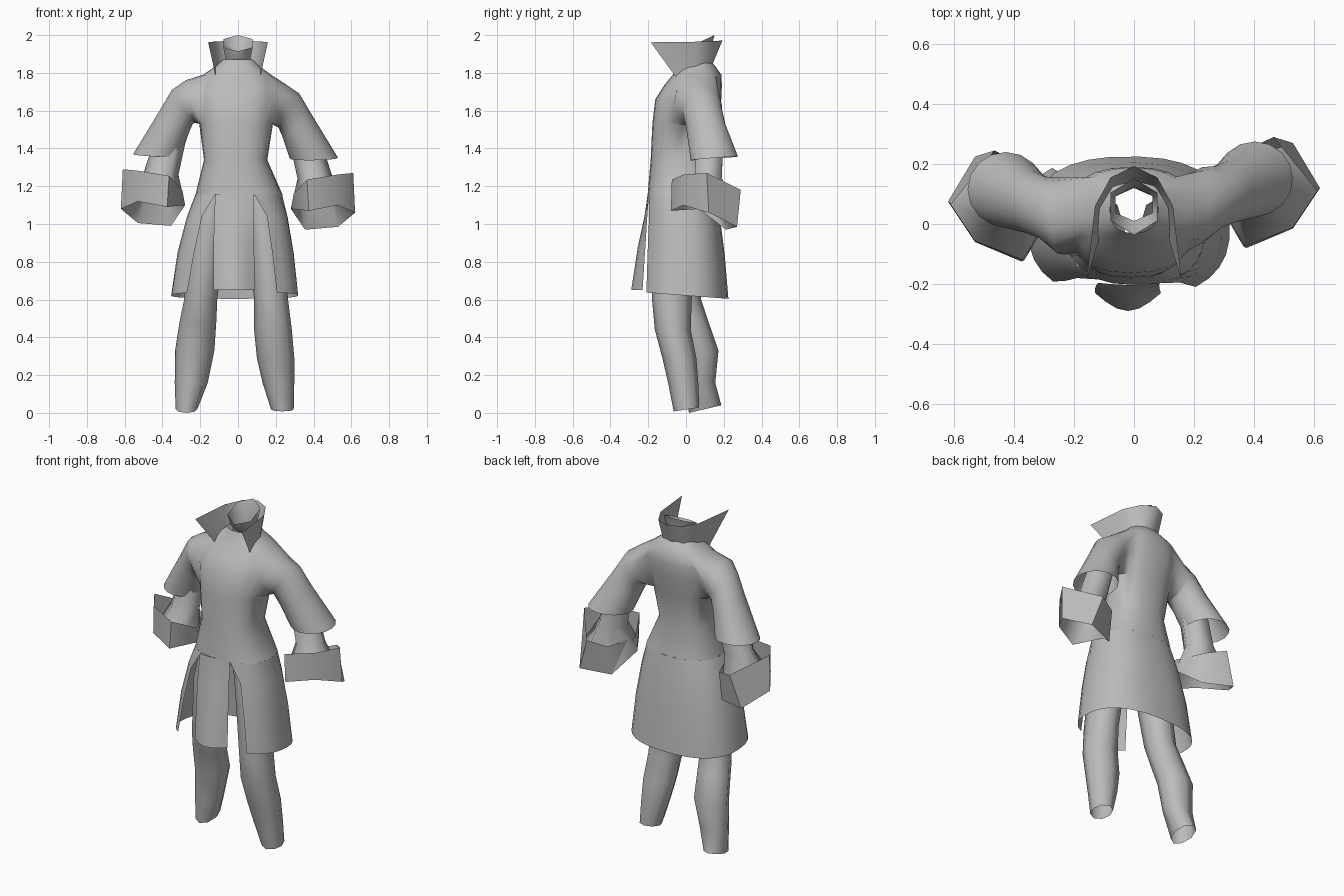
import bpy, bmesh, math
from math import cos, sin, pi, acos

cube = bpy.data.objects.get("Cube")
if cube:
    bpy.data.objects.remove(cube)

cloth = bpy.data.materials.new("grey cloth")
cloth.use_nodes = True
GREY = (0.5, 0.5, 0.5, 1)
cloth.diffuse_color = GREY
cloth.node_tree.nodes["Principled BSDF"].inputs["Base Color"].default_value = GREY


def power(value, exponent):
    return math.copysign(abs(value) ** exponent, value)


def skin(bm, rows, closed=False):
    """Add a sheet or tube of faces over rows of points and return its vertices."""
    grid = [[bm.verts.new(p) for p in row] for row in rows]
    count = len(rows[0])
    for low, high in zip(grid, grid[1:]):
        for i in range(count if closed else count - 1):
            j = (i + 1) % count
            bm.faces.new((low[i], low[j], high[j], high[i]))
    return grid


def finish(name, bm):
    bmesh.ops.recalc_face_normals(bm, faces=bm.faces)
    mesh = bpy.data.meshes.new(name)
    bm.to_mesh(mesh)
    bm.free()
    mesh.materials.append(cloth)
    obj = bpy.data.objects.new(name, mesh)
    bpy.context.collection.objects.link(obj)
    bpy.ops.object.select_all(action='DESELECT')
    obj.select_set(True)
    bpy.context.view_layer.objects.active = obj
    bpy.ops.object.shade_smooth_by_angle(angle=math.radians(65))


def surface(name, rows, closed=False):
    bm = bmesh.new()
    skin(bm, rows, closed)
    finish(name, bm)


def point(ring, angle, roundness=1.0):
    """Point on a ring given as outer x, z, inner x, z, front y, back y, tilt."""
    xa, za, xb, zb, front, back, tilt = ring
    c, s = power(cos(angle), roundness), power(sin(angle), roundness)
    return ((xa + xb) / 2 + (xa - xb) / 2 * c,
            (front + back) / 2 + (back - front) / 2 * s,
            (za + zb) / 2 + (za - zb) / 2 * c + tilt * s)


def level(left, right, front, back, z, tilt=0):
    return (right, z, left, z, front, back, tilt)


def loops(rings, sides, roundness=1.0, turn=0):
    return [[point(ring, turn + 2 * pi * i / sides, roundness) for i in range(sides)]
            for ring in rings]


def place(rows, flip, shift):
    return [[(flip * (x + shift[0]), y + shift[1], z + shift[2]) for x, y, z in row]
            for row in rows]


# Coat body, sloping up to the neck
BOXY = 0.82
SIDES = 24
waistline = level(-.225, .235, -.203, .16, 1.157)
coat = bmesh.new()
body = skin(coat, loops([
    waistline,
    level(-.18, .155, -.187, .13, 1.34),
    level(-.205, .185, -.178, .155, 1.53),
    level(-.225, .205, -.163, .187, 1.66),
    level(-.22, .205, -.115, .19, 1.735),
    level(-.185, .175, -.07, .187, 1.79),
    level(-.12, .115, -.045, .155, 1.835),
    level(-.08, .08, -.03, .125, 1.87),
], SIDES, BOXY), closed=True)

# Flared upper sleeves, bridged onto armholes in the body
upper_sleeve = loops([
    (.25, 1.742, .205, 1.515, -.065, .19, 0),
    (.325, 1.69, .215, 1.51, -.02, .192, 0),
    (.39, 1.58, .24, 1.45, 0, .212, 0),
    (.53, 1.35, .275, 1.345, .025, .275, .01),
], 16)
for flip, shift in ((1, (0, 0, 0)), (-1, (.025, -.035, .02))):
    hole = []
    for r in range(2, 5):
        for i in range(-2, 3):
            a = i if flip > 0 else SIDES // 2 - 1 - i
            hole.append(coat.faces.get((body[r][a], body[r][a + 1],
                                        body[r + 1][a + 1], body[r + 1][a])))
    rim = {edge for face in hole for edge in face.edges}
    bmesh.ops.delete(coat, geom=hole, context='FACES')
    rim = [edge for edge in rim if edge.is_valid and len(edge.link_faces) == 1]
    ring = skin(coat, place(upper_sleeve, flip, shift), closed=True)[0]
    rim += [coat.edges.get((ring[i - 1], ring[i])) for i in range(len(ring))]
    bmesh.ops.bridge_loops(coat, edges=rim)
finish("coat_body_and_sleeves", coat)

# Neck, a small faceted funnel
surface("neck", loops([
    level(-.072, .072, .01, .12, 1.85),
    level(-.08, .08, -.02, .125, 1.9, .015),
    level(-.09, .09, -.037, .152, 1.957, .043),
], 6, turn=pi / 2), closed=True)

# Coat skirt, wrapping from one front slit round the back to the other
skirt = [
    (waistline, -.12, .085),
    (level(-.27, .262, -.22, .18, 1.04, -.003), -.19, .153),
    (level(-.32, .295, -.235, .205, .85, -.01), -.23, .18),
    (level(-.354, .32, -.25, .225, .622, -.018), -.27, .206),
]


def slit_angle(ring, x):
    half = (ring[0] - ring[2]) / 2
    return acos(power((x - ring[2] - half) / half, 1 / BOXY))


rows = []
for ring, left_slit, right_slit in skirt:
    start = -slit_angle(ring, right_slit)
    end = 2 * pi - slit_angle(ring, left_slit)
    rows.append([point(ring, start + (end - start) * i / 24, BOXY) for i in range(25)])
surface("coat_skirt", rows)

# Front flap, bulging forward between the slits
flap = [(-.12, .085, -.196, -.203, 1.157), (-.126, .084, -.205, -.22, 1.04),
        (-.13, .085, -.215, -.255, .88), (-.13, .09, -.23, -.29, .65)]
surface("front_flap", [
    [(a + (b - a) * i / 6, edge + (mid - edge) * sin(pi * i / 6), z) for i in range(7)]
    for a, b, edge, mid, z in flap])

# Standing collar, open at the front
top = [(.158, -.187, 1.962), (.13, .06, 1.965), (.078, .155, 1.968)]
base = [(.118, -.055, 1.78), (.11, .05, 1.8), (.07, .12, 1.835)]


def mirrored(half, back):
    return half + [back] + [(-x, y, z) for x, y, z in reversed(half)]


surface("collar", [mirrored(base, (0, .14, 1.845)), mirrored(top, (0, .193, 1.972))])

# Forearms, each ending in a turned-back six-sided cuff
forearm = loops([
    (.42, 1.5, .27, 1.45, .03, .19, 0),
    (.5, 1.25, .315, 1.24, .015, .18, 0),
], 6)
cuff_end = [(.62, .1, 1.06), (.53, .25, .985), (.355, .19, .97),
            (.28, .05, 1.08), (.375, -.1, 1.07), (.53, -.035, 1.1)]
cuff_fold = [(.61, .09, 1.27), (.465, .27, 1.18), (.36, .22, 1.15),
             (.295, .05, 1.16), (.365, -.095, 1.235), (.53, -.03, 1.262)]
for name, flip, shift in (("left", 1, (0, .02, 0)), ("right", -1, (0, -.025, .02))):
    surface(name + "_forearm_and_cuff",
            place(forearm + [cuff_end, cuff_fold], flip, shift), closed=True)

# Trouser legs, one stepping ahead of the other
surface("left_trouser_leg", loops([
    level(.015, .19, -.15, .1, 1.15),
    level(.05, .235, -.17, .06, .95),
    level(.085, .265, -.18, .03, .6),
    level(.085, .285, -.165, .025, .44),
    level(.1, .298, -.125, .055, .29),
    level(.13, .298, -.095, .065, .16),
    level(.175, .295, -.065, .07, .018, .01),
], 8), closed=True)
surface("right_trouser_leg", loops([
    level(-.2, -.03, -.15, .1, 1.15),
    level(-.25, -.065, -.14, .07, .95),
    level(-.285, -.11, -.1, .08, .6),
    level(-.31, -.115, -.06, .12, .48),
    level(-.333, -.125, -.01, .172, .33),
    level(-.335, -.16, .005, .155, .16),
    level(-.33, -.215, .015, .187, .02, .02),
], 8), closed=True)
